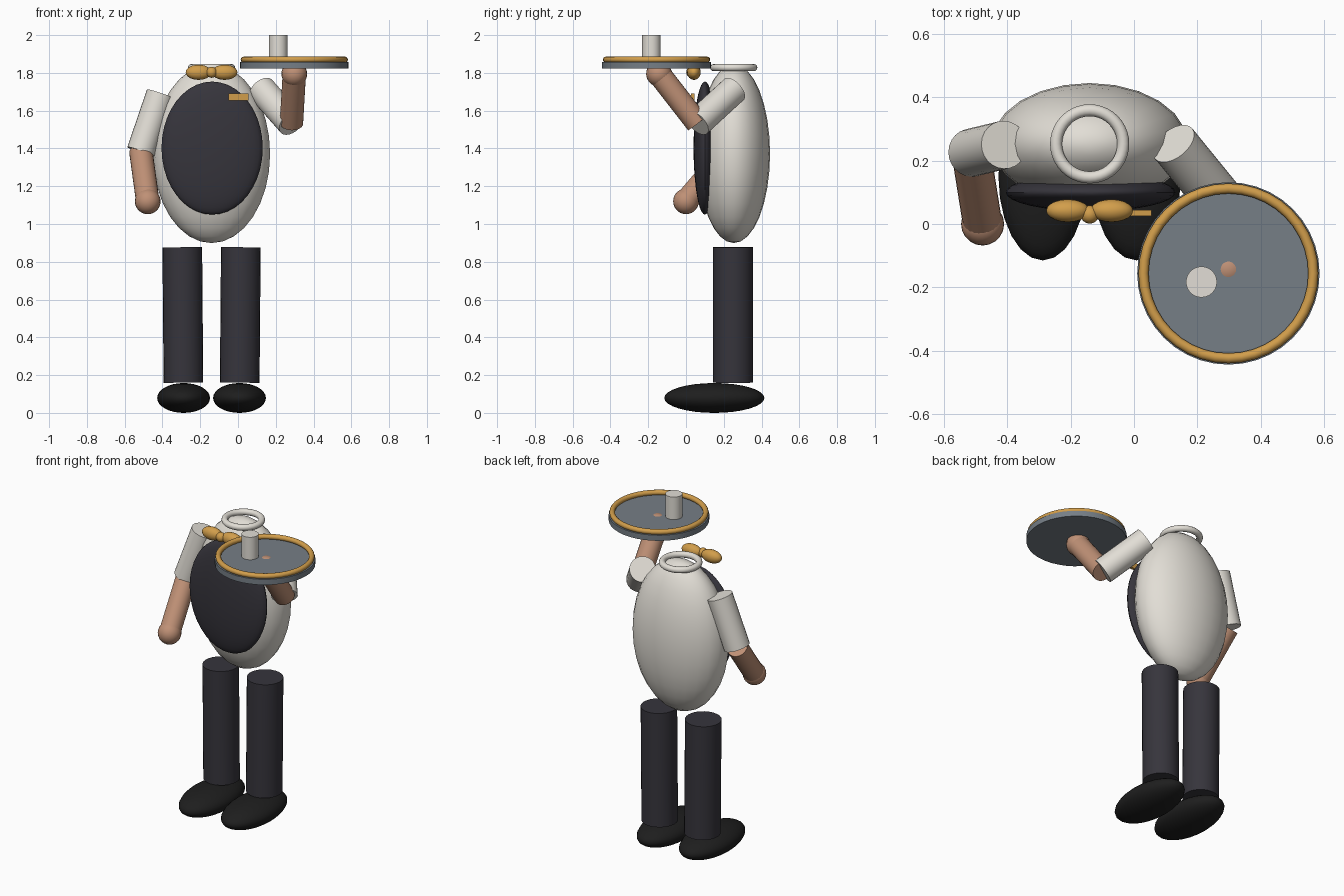
import bpy, math
from mathutils import Vector

if "Cube" in bpy.data.objects:
    bpy.data.objects.remove(bpy.data.objects["Cube"])


def material(name, rgb):
    m = bpy.data.materials.new(name)
    m.diffuse_color = (*rgb, 1)
    m.use_nodes = True
    m.node_tree.nodes["Principled BSDF"].inputs["Base Color"].default_value = m.diffuse_color
    return m


WHITE = material("shirt white", (0.76, 0.73, 0.67))
DARK = material("dark cloth", (0.037, 0.035, 0.045))
BLACK = material("shoe black", (0.013, 0.013, 0.013))
SKIN = material("skin", (0.52, 0.28, 0.18))
GOLD = material("gold", (0.64, 0.34, 0.07))
STEEL = material("steel grey", (0.18, 0.21, 0.24))


def finish(name, mat):
    ob = bpy.context.object
    ob.name = name
    ob.data.materials.append(mat)
    bpy.ops.object.transform_apply(location=False, rotation=True, scale=True)
    bpy.ops.object.shade_smooth_by_angle(angle=math.radians(40))
    return ob


def ellipsoid(name, mat, loc, radii, segments=24, rings=16):
    bpy.ops.mesh.primitive_uv_sphere_add(segments=segments, ring_count=rings, location=loc)
    bpy.context.object.scale = radii
    return finish(name, mat)


def rod(name, mat, a, b, r, sides=24):
    a, b = Vector(a), Vector(b)
    bpy.ops.mesh.primitive_cylinder_add(vertices=sides, radius=r, depth=(b - a).length,
                                        location=(a + b) / 2)
    bpy.context.object.rotation_euler = (b - a).to_track_quat('Z', 'Y').to_euler()
    return finish(name, mat)


def ring(name, mat, loc, major, minor, segments=40):
    bpy.ops.mesh.primitive_torus_add(major_radius=major, minor_radius=minor, location=loc,
                                     major_segments=segments, minor_segments=12)
    return finish(name, mat)


CX = -0.14  # centre line of the body

# Torso, vest front and collar
ellipsoid("torso", WHITE, (CX, 0.253, 1.372), (0.31, 0.192, 0.473))
ellipsoid("vest", DARK, (CX + 0.003, 0.10, 1.402), (0.268, 0.06, 0.352), 32, 20)
ring("collar", WHITE, (CX, 0.253, 1.828), 0.106, 0.019)

# Bow tie and chest badge
for side, label in ((-1, "right"), (1, "left")):
    ellipsoid(f"bow_{label}", GOLD, (CX + side * 0.069, 0.042, 1.803), (0.068, 0.036, 0.04), 20, 12)
ellipsoid("bow_knot", GOLD, (CX, 0.03, 1.803), (0.029, 0.029, 0.029), 16, 10)
bpy.ops.mesh.primitive_cube_add(size=1, location=(0.002, 0.035, 1.672))
bpy.context.object.scale = (0.105, 0.018, 0.038)
finish("chest_badge", GOLD)

# Legs and shoes
for side, label in ((-1, "right"), (1, "left")):
    rod(f"leg_{label}", DARK, (CX + side * 0.149, 0.249, 0.16),
        (CX + side * 0.155, 0.249, 0.877), 0.105)
    ellipsoid(f"shoe_{label}", BLACK, (CX + side * 0.148, 0.15, 0.079), (0.14, 0.265, 0.079))

# Arms: sleeve, forearm and hand
arms = {
    "right": ((-0.41, 0.25, 1.688), (-0.514, 0.225, 1.383), (-0.478, 0.0, 1.12)),
    "left": ((0.125, 0.254, 1.712), (0.283, 0.06, 1.534), (0.298, -0.143, 1.795)),
}
for label, (shoulder, elbow, hand) in arms.items():
    rod(f"sleeve_{label}", WHITE, shoulder, elbow, 0.076)
    rod(f"forearm_{label}", SKIN, elbow, hand, 0.062)
    ellipsoid(f"hand_{label}", SKIN, hand, (0.068,) * 3, 20, 14)

# Tray with rim, and cup
TX, TY = 0.298, -0.156
rod("tray", STEEL, (TX, TY, 1.823), (TX, TY, 1.858), 0.288, 40)
ring("tray_rim", GOLD, (TX, TY, 1.870), 0.268, 0.016)
rod("cup", WHITE, (0.213, -0.183, 1.855), (0.213, -0.183, 2.0), 0.049)
